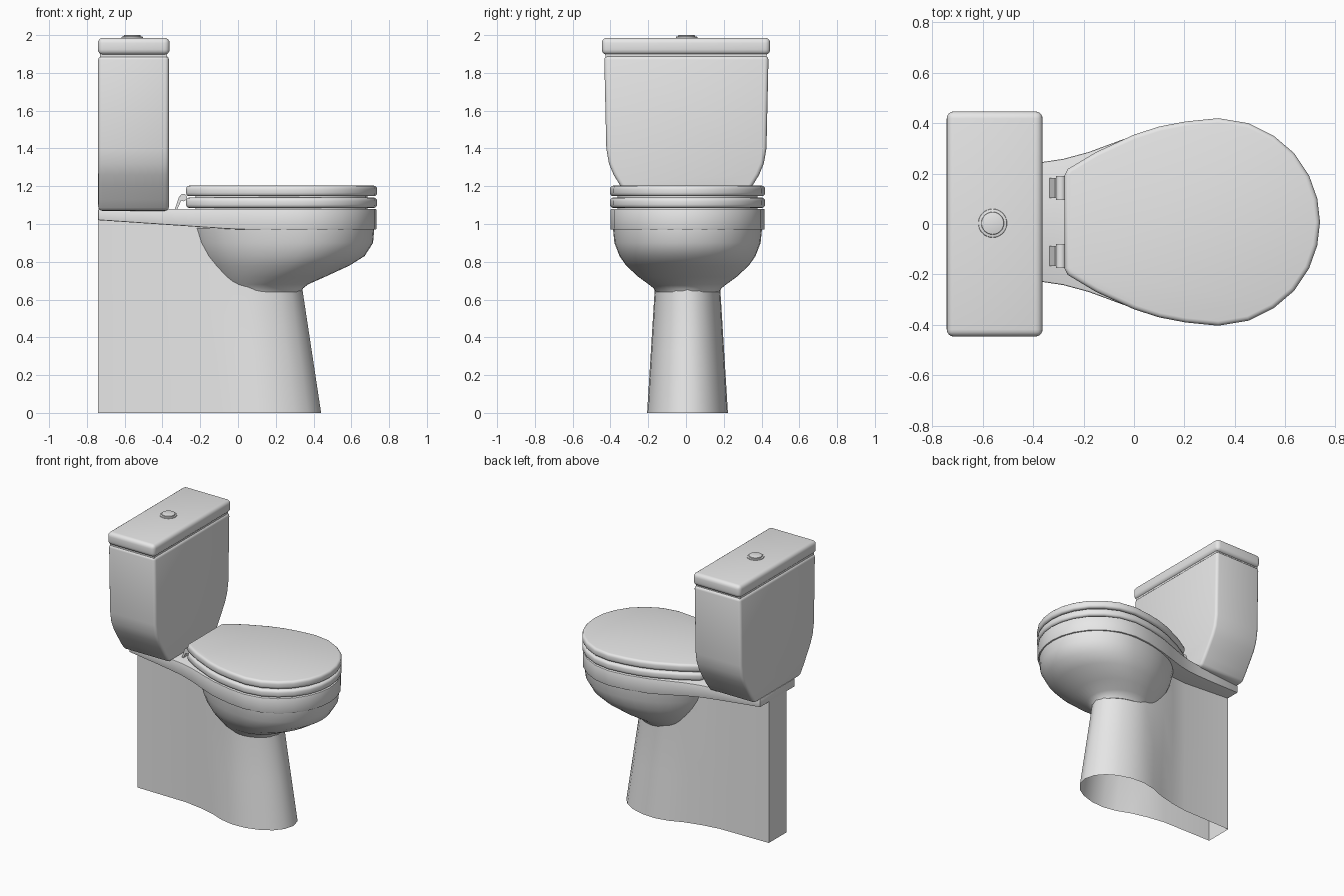
import bpy
import bmesh
from math import cos, sin, pi, radians

cube = bpy.data.objects.get("Cube")
if cube:
    bpy.data.objects.remove(cube)

ceramic = bpy.data.materials.new("white_ceramic")
ceramic.use_nodes = True
ceramic.diffuse_color = (0.8, 0.8, 0.8, 1)
ceramic.node_tree.nodes["Principled BSDF"].inputs["Base Color"].default_value = (0.8, 0.8, 0.8, 1)

MID = 0.008  # sideways centre of the bowl and seat


def finish(name, bm, bevel, segments, limit):
    """Round the sharp edges and turn the bmesh into a shaded object."""
    bmesh.ops.recalc_face_normals(bm, faces=bm.faces)
    if bevel:
        sharp = [e for e in bm.edges if len(e.link_faces) == 2
                 and e.calc_face_angle() > radians(40)]
        bmesh.ops.bevel(bm, geom=sharp, offset=bevel, segments=segments,
                        profile=0.5, affect='EDGES', clamp_overlap=True)
    mesh = bpy.data.meshes.new(name)
    bm.to_mesh(mesh)
    bm.free()
    mesh.materials.append(ceramic)
    obj = bpy.data.objects.new(name, mesh)
    bpy.context.collection.objects.link(obj)
    bpy.ops.object.select_all(action='DESELECT')
    obj.select_set(True)
    bpy.context.view_layer.objects.active = obj
    bpy.ops.object.shade_smooth_by_angle(angle=radians(limit))
    return obj


def loft(name, rings, bevel=0, segments=3, cap_start=True, cap_end=True, limit=40):
    """Skin a list of closed rings that have equal point counts."""
    bm = bmesh.new()
    loops = [[bm.verts.new(p) for p in ring] for ring in rings]
    n = len(loops[0])
    for a, b in zip(loops, loops[1:]):
        for i in range(n):
            j = (i + 1) % n
            bm.faces.new((a[i], a[j], b[j], b[i]))
    if cap_start:
        bm.faces.new(loops[0])
    if cap_end:
        bm.faces.new(loops[-1])
    return finish(name, bm, bevel, segments, limit)


def mirrored(half):
    """Complete a half outline, listed from the back to the front tip."""
    return half + [(x, -y) for x, y in reversed(half) if y > 0]


def flat(outline, z):
    return [(x, y + MID, z(x) if callable(z) else z) for x, y in outline]


def disc(name, x, y, radius, z0, z1, bevel):
    circle = [(x + radius * cos(t * pi / 16), y + radius * sin(t * pi / 16)) for t in range(32)]
    return loft(name, [[(a, b, z) for a, b in circle] for z in (z0, z1)], bevel, 2)


# Pedestal: narrow back wall flaring into a round front column, open below
foot = [(-0.74, 0.1), (-0.35, 0.105), (-0.22, 0.125), (-0.1, 0.16), (0, 0.195),
        (0.1, 0.214), (0.2, 0.208), (0.3, 0.178), (0.37, 0.135), (0.42, 0.075), (0.44, 0)]


def pedestal_ring(z, taper):
    half = []
    for x, y in foot:
        k = max(0, (x + 0.3) / 0.74) * taper
        half.append((x - 0.1 * k, y * (1 - 0.19 * taper) if x > -0.05 else min(y, 0.155)))
    return flat(mirrored(half), z)


loft("pedestal", [pedestal_ring(0, 0), pedestal_ring(0.33, 0.5),
                  pedestal_ring(0.66, 1), pedestal_ring(1.04, 1)], cap_start=False)

# Bowl: egg-shaped rings, each (height, back, widest point, front, half width)
levels = [(0.64, -0.06, 0.12, 0.335, 0.168), (0.66, -0.08, 0.13, 0.345, 0.18),
          (0.68, -0.10, 0.15, 0.37, 0.205), (0.72, -0.13, 0.22, 0.46, 0.26),
          (0.78, -0.17, 0.28, 0.59, 0.325), (0.83, -0.2, 0.31, 0.67, 0.36),
          (0.90, -0.23, 0.33, 0.715, 0.387), (0.98, -0.25, 0.33, 0.722, 0.395)]


def egg(z, back, mid, front, width):
    points = []
    for i in range(40):
        c, s = cos(i * pi / 20), sin(i * pi / 20)
        points.append((mid + c * (front - mid if c > 0 else mid - back), width * s + MID, z))
    return points


loft("bowl", [egg(*level) for level in levels], limit=50)

# Rim: deck under the tank widening into the bowl rim, underside rising to the back
front_curve = [(0.2, 0.395), (0.33, 0.408), (0.45, 0.388), (0.55, 0.338), (0.63, 0.27),
               (0.69, 0.18), (0.722, 0.09), (0.733, 0)]
deck = mirrored([(-0.74, 0.2), (-0.5, 0.222), (-0.36, 0.238), (-0.28, 0.25), (-0.18, 0.277),
                 (-0.05, 0.325), (0.05, 0.36)] + front_curve)
loft("rim", [flat(deck, lambda x: 0.97 - 0.068 * min(x, 0)), flat(deck, 1.08)], 0.006, 2)

# Seat and lid share one outline with a straight back edge
seat_outline = mirrored([(-0.275, 0.185), (-0.262, 0.21), (-0.15, 0.277), (0, 0.346),
                         (0.1, 0.378)] + [(x + 0.004, y + 0.003 * (y > 0)) for x, y in front_curve])
for name, low, high in (("seat", 1.085, 1.14), ("seat_lid", 1.147, 1.203)):
    loft(name, [flat(seat_outline, low), flat(seat_outline, high)], 0.018, 3)
inner = [(0.23 + (x - 0.23) * 0.9, y * 0.9) for x, y in seat_outline]
loft("seat_buffer", [flat(inner, 1.075), flat(inner, 1.15)])

# Hinges: a leaning bracket and a round knuckle on each side
bracket = [(-0.335, 1.078), (-0.312, 1.145), (-0.295, 1.15), (-0.27, 1.14), (-0.30, 1.125), (-0.322, 1.078)]
knuckle = [(-0.29 + 0.02 * cos(t * pi / 6), 1.14 + 0.02 * sin(t * pi / 6)) for t in range(12)]
for side, centre in (("left", 0.135), ("right", -0.135)):
    for part, shape, half in (("bracket", bracket, 0.04), ("knuckle", knuckle, 0.047)):
        loft(f"{side}_hinge_{part}",
             [[(x, centre + MID + d, z) for x, z in shape] for d in (-half, half)])

# Tank: side-to-side profile swept front to back, curving in at the bottom
tank_half = [(1.07, 0.26), (1.13, 0.303), (1.2, 0.348), (1.26, 0.385), (1.32, 0.41),
             (1.4, 0.424), (1.89, 0.435)]
profile = [(y, z) for z, y in tank_half] + [(-y, z) for z, y in reversed(tank_half)]
loft("tank", [[(x, y + 0.002, z) for y, z in profile] for x in (-0.74, -0.366)], 0.02, 3)

# Tank neck fills the shadow gap below the cover
neck = [(-0.73, -0.425), (-0.376, -0.425), (-0.376, 0.425), (-0.73, 0.425)]
loft("tank_neck", [[(x, y, z) for x, y in neck] for z in (1.87, 1.91)])

# Tank cover with rounded edges
cover = [(-0.742, -0.446), (-0.362, -0.446), (-0.362, 0.446), (-0.742, 0.446)]
loft("tank_cover", [[(x, y, z) for x, y in cover] for z in (1.896, 1.986)], 0.028, 4)

# Flush button in its collar
disc("button_collar", -0.56, 0.003, 0.057, 1.98, 1.992, 0.004)
disc("flush_button", -0.56, 0.003, 0.045, 1.985, 2.0, 0.004)
